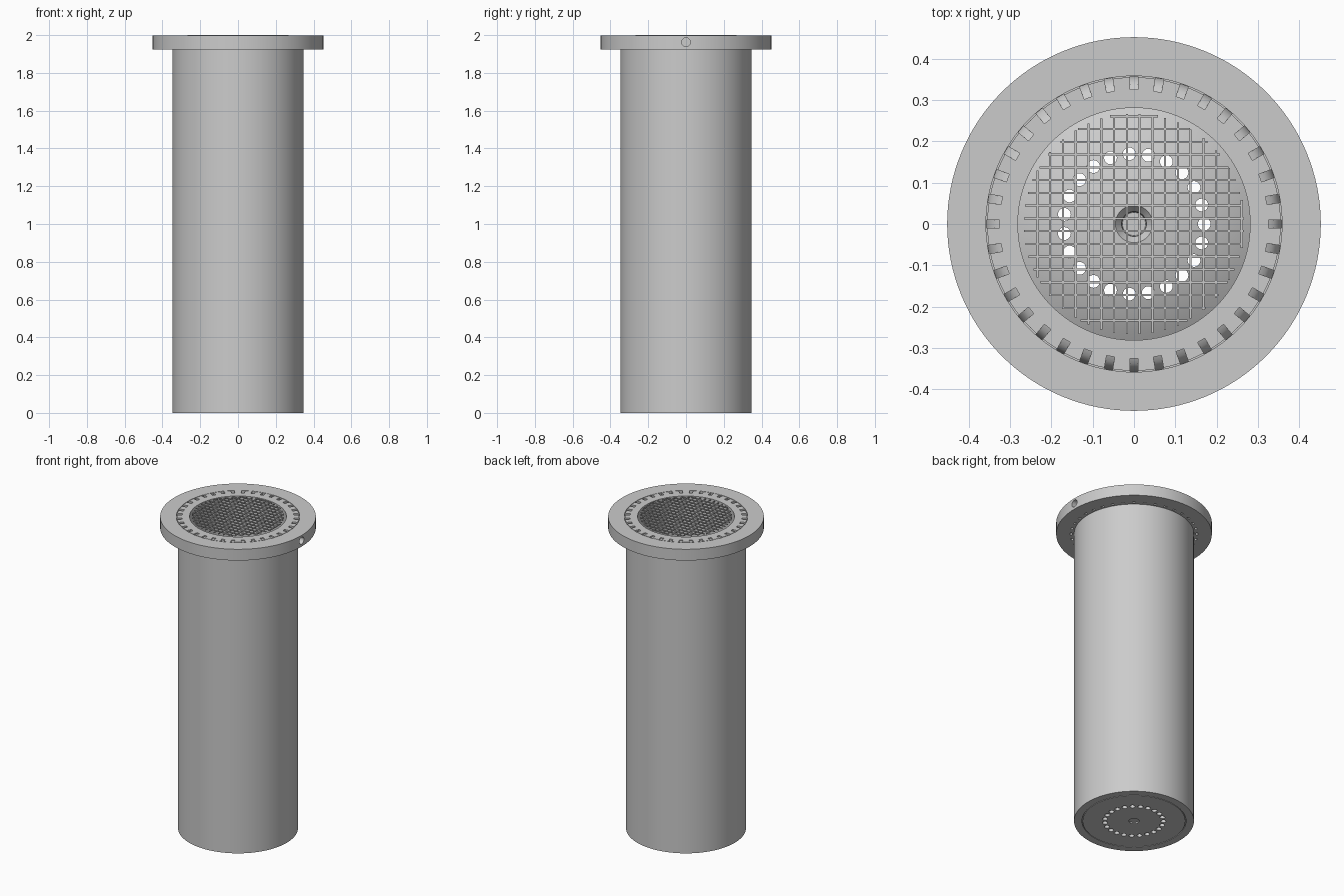
import bpy, bmesh
from math import pi, sin, cos, sqrt
from mathutils import Matrix, Vector

if "Cube" in bpy.data.objects:
    bpy.data.objects.remove(bpy.data.objects["Cube"], do_unlink=True)

grey = bpy.data.materials.new("plain grey")
grey.use_nodes = True
grey.diffuse_color = (0.6, 0.6, 0.6, 1)
grey.node_tree.nodes["Principled BSDF"].inputs["Base Color"].default_value = (0.6, 0.6, 0.6, 1)


def finish(bm, name):
    bmesh.ops.recalc_face_normals(bm, faces=bm.faces)
    mesh = bpy.data.meshes.new(name)
    bm.to_mesh(mesh)
    bm.free()
    mesh.materials.append(grey)
    obj = bpy.data.objects.new(name, mesh)
    bpy.context.collection.objects.link(obj)
    return obj


def lathe(profile, name, steps=128):
    bm = bmesh.new()
    verts = [bm.verts.new((r, 0, z)) for r, z in profile]
    edges = [bm.edges.new(pair) for pair in zip(verts, verts[1:])]
    bmesh.ops.spin(bm, geom=verts + edges, cent=(0, 0, 0), axis=(0, 0, 1),
                   angle=2 * pi, steps=steps, use_duplicate=False)
    bmesh.ops.remove_doubles(bm, verts=bm.verts, dist=1e-5)
    return finish(bm, name)


def cut(target, cutter):
    cutter.hide_render = True
    mod = target.modifiers.new("cut", "BOOLEAN")
    mod.operation = "DIFFERENCE"
    mod.solver = "EXACT"
    mod.object = cutter
    bpy.context.view_layer.objects.active = target
    bpy.ops.object.modifier_apply(modifier=mod.name)
    bpy.data.objects.remove(cutter, do_unlink=True)


TOP, RIM, BORE, BODY = 1.997, 0.452, 0.281, 0.348
SEAM, FLANGE_Z = 0.358, 1.925

# Tube, flange and domed floor in one turned profile
dome_r = 0.56
dome_z = 0.12 - dome_r
dome = []
for i in range(13):
    r = 0.045 + (BORE - 0.045) * i / 12
    dome.append((r, dome_z + sqrt(dome_r ** 2 - r ** 2)))
pit = [(0, 0.06), (0.028, 0.06), (0.03, 0.1)]
rim = [(BORE, TOP), (SEAM - 0.003, TOP), (SEAM - 0.003, TOP - 0.004),
       (SEAM, TOP - 0.004), (SEAM, TOP), (RIM, TOP), (RIM, FLANGE_Z), (BODY, FLANGE_Z)]
base = [(BODY, 0), (0.302, 0), (0.302, 0.006), (0.298, 0.006), (0.298, 0),
        (0.03, 0), (0.03, 0.008), (0, 0.008)]
tube = lathe(pit + dome + rim + base, "flanged_tube")

# Curved air slots leading out under the flange
slot = [(0.325, 2.01), (0.325, 1.99), (0.338, 1.984), (0.35, 1.97), (0.357, 1.95),
        (0.36, 1.91), (0.372, 1.91), (0.368, 1.95), (0.357, 1.98), (0.357, 2.01)]
bm = bmesh.new()
for k in range(36):
    turn = Matrix.Rotation(2 * pi * k / 36, 3, "Z")
    a, b = [[bm.verts.new(turn @ Vector((r, side, z))) for r, z in slot]
            for side in (-0.01, 0.01)]
    bm.faces.new(a)
    bm.faces.new(b)
    for i in range(len(slot)):
        j = (i + 1) % len(slot)
        bm.faces.new((a[i], a[j], b[j], b[i]))
cut(tube, finish(bm, "slot_cutter"))

# Ring of drain holes through the floor
bm = bmesh.new()
for k in range(23):
    angle = 2 * pi * k / 23
    bmesh.ops.create_cone(bm, cap_ends=True, segments=20, radius1=0.0155, radius2=0.0155,
                          depth=0.6, matrix=Matrix.Translation((0.17 * cos(angle), 0.17 * sin(angle), 0)))
cut(tube, finish(bm, "drain_cutter"))

# Small socket in the side of the flange
bm = bmesh.new()
place = Matrix.Translation((0.44, 0, 1.963)) @ Matrix.Rotation(pi / 2, 4, "Y")
bmesh.ops.create_cone(bm, cap_ends=True, segments=24, radius1=0.023, radius2=0.023,
                      depth=0.1, matrix=place)
cut(tube, finish(bm, "socket_cutter"))

bpy.ops.object.select_all(action="DESELECT")
tube.select_set(True)
bpy.context.view_layer.objects.active = tube
bpy.ops.object.shade_smooth_by_angle(angle=pi / 6)

# Crossed bars of the top screen
bm = bmesh.new()
for k in range(-8, 9):
    offset = 0.0135 + 0.0309 * k
    half = sqrt(0.267 ** 2 - offset ** 2)
    for crossing in (0, 1):
        place = (Matrix.Rotation(crossing * pi / 2, 4, "Z")
                 @ Matrix.Translation((0, -offset if crossing else offset, 1.997))
                 @ Matrix.Diagonal((2 * half, 0.005, 0.006, 1)))
        bmesh.ops.create_cube(bm, size=1, matrix=place)
finish(bm, "top_screen")
